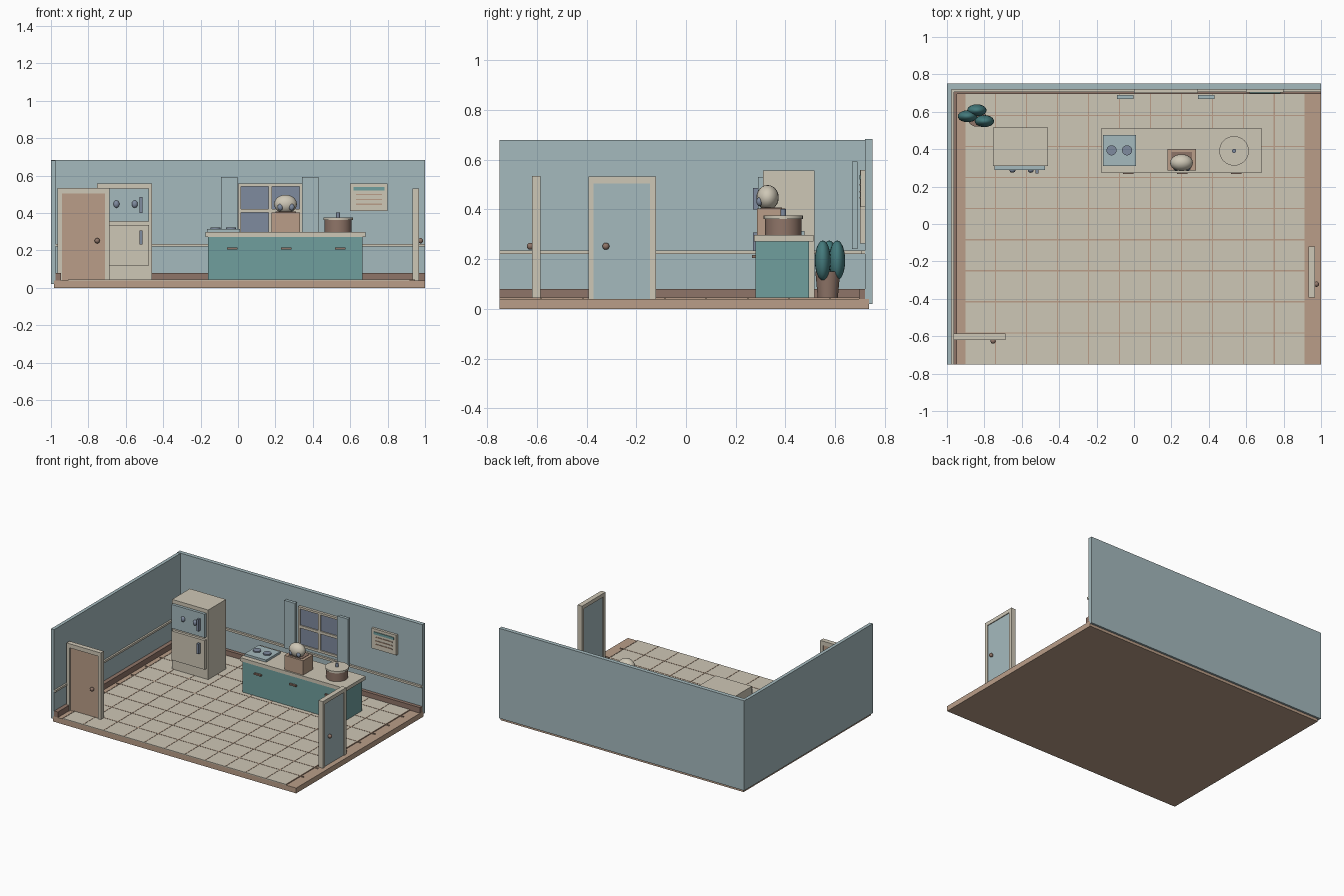
import bpy, math


def mat(name, hexa):
    m = bpy.data.materials.new(name)
    c = [int(hexa[i:i + 2], 16) / 255 for i in (0, 2, 4)]
    m.diffuse_color = [v / 12.92 if v <= 0.04045 else ((v + 0.055) / 1.055) ** 2.4 for v in c] + [1]
    return m


BLUE = mat("pale_blue", "A5BABE")
CREAM = mat("cream", "CEC7B6")
TAN = mat("tan", "BA9E88")
BROWN = mat("brown", "8F7568")
TEAL = mat("teal", "709F9E")
LEAF = mat("dark_teal", "447A7C")
SLATE = mat("slate", "7F8B9F")


def finish(name, m, smooth=False):
    o = bpy.context.object
    o.name = name
    o.data.materials.append(m)
    if smooth:
        bpy.ops.object.shade_smooth_by_angle(angle=math.radians(40))
    return o


def box(name, m, x0, x1, y0, y1, z0, z1):
    bpy.ops.mesh.primitive_cube_add(size=1, location=((x0 + x1) / 2, (y0 + y1) / 2, (z0 + z1) / 2))
    bpy.context.object.scale = (x1 - x0, y1 - y0, z1 - z0)
    bpy.ops.object.transform_apply(location=False, rotation=False, scale=True)
    return finish(name, m)


def cyl(name, m, x, y, z0, z1, r, r_top=None):
    bpy.ops.mesh.primitive_cone_add(vertices=32, radius1=r, radius2=r_top or r, depth=z1 - z0,
                                    location=(x, y, (z0 + z1) / 2))
    return finish(name, m, True)


def ball(name, m, x, y, z, rx, ry, rz, rot=0):
    bpy.ops.mesh.primitive_uv_sphere_add(segments=20, ring_count=12, radius=1, location=(x, y, z),
                                         rotation=(0, 0, rot))
    bpy.context.object.scale = (rx, ry, rz)
    return finish(name, m, True)


# floor slab, tiled surface and grout lines
box("floor_slab", TAN, -0.985, 1, -0.75, 0.735, 0, 0.039)
box("tile_floor", CREAM, -0.905, 0.915, -0.75, 0.72, 0.037, 0.044)
for i in range(12):
    x = -0.905 + i * 0.1655
    box("grout_line_y", TAN, x - 0.003, x + 0.003, -0.748, 0.71, 0.038, 0.0455)
for i in range(1, 9):
    y = -0.748 + i * 0.166
    box("grout_line_x", TAN, -0.93, 0.945, y - 0.003, y + 0.003, 0.038, 0.0455)

# walls, baseboards and chair rails
box("back_wall", BLUE, -1, 1, 0.72, 0.75, 0.02, 0.683)
box("left_wall", BLUE, -1, -0.975, -0.75, 0.735, 0.02, 0.68)
box("back_baseboard", BROWN, -0.975, 1, 0.695, 0.722, 0.038, 0.08)
box("left_baseboard", BROWN, -0.977, -0.945, -0.75, 0.72, 0.038, 0.08)
box("back_rail", CREAM, -0.975, 1, 0.705, 0.722, 0.22, 0.235)
box("left_rail", CREAM, -0.977, -0.962, -0.75, 0.72, 0.22, 0.235)

# left door, facing the front
box("left_door_panel", TAN, -0.942, -0.708, -0.612, -0.59, 0.04, 0.507)
for x0, x1 in ((-0.965, -0.94), (-0.71, -0.686)):
    box("left_door_jamb", CREAM, x0, x1, -0.62, -0.585, 0.04, 0.507)
box("left_door_head", CREAM, -0.965, -0.686, -0.62, -0.585, 0.505, 0.535)
ball("left_door_knob", BROWN, -0.753, -0.626, 0.252, 0.014, 0.014, 0.014)

# right door, facing the side
box("right_door_panel", BLUE, 0.94, 0.962, -0.373, -0.143, 0.04, 0.507)
for y0, y1 in ((-0.393, -0.371), (-0.145, -0.12)):
    box("right_door_jamb", CREAM, 0.932, 0.968, y0, y1, 0.04, 0.507)
box("right_door_head", CREAM, 0.932, 0.968, -0.393, -0.12, 0.505, 0.532)
ball("right_door_knob", BROWN, 0.976, -0.322, 0.252, 0.014, 0.014, 0.014)

# refrigerator with two doors
box("fridge_body", CREAM, -0.755, -0.46, 0.31, 0.517, 0.04, 0.557)
box("fridge_upper_door", BLUE, -0.745, -0.475, 0.29, 0.312, 0.355, 0.53)
box("fridge_lower_door", CREAM, -0.745, -0.475, 0.29, 0.312, 0.12, 0.335)
for z0, z1 in ((0.40, 0.487), (0.232, 0.307)):
    box("fridge_handle", SLATE, -0.527, -0.511, 0.27, 0.292, z0, z1)
for x in (-0.65, -0.552):
    ball("fridge_button", SLATE, x, 0.288, 0.448, 0.016, 0.014, 0.02)

# counter
box("counter_cabinet", TEAL, -0.16, 0.665, 0.28, 0.495, 0.04, 0.274)
box("counter_top", CREAM, -0.175, 0.682, 0.273, 0.512, 0.272, 0.298)
for x in (-0.03, 0.257, 0.547):
    box("drawer_handle", BROWN, x - 0.028, x + 0.028, 0.266, 0.282, 0.205, 0.216)

# cooktop with two burners
box("cooktop", BLUE, -0.165, 0.012, 0.31, 0.476, 0.296, 0.314)
for x in (-0.12, -0.037):
    cyl("burner", SLATE, x, 0.394, 0.312, 0.323, 0.027)

# box with a rounded head on top
box("stand_box", TAN, 0.178, 0.332, 0.285, 0.4, 0.296, 0.404)
box("stand_plate", BROWN, 0.2, 0.31, 0.3, 0.385, 0.402, 0.407)
ball("round_head", CREAM, 0.254, 0.328, 0.448, 0.061, 0.045, 0.05)
for x in (0.226, 0.287):
    ball("head_eye", SLATE, x, 0.295, 0.432, 0.015, 0.012, 0.018)

# cooking pot
cyl("pot_body", BROWN, 0.535, 0.391, 0.296, 0.364, 0.073)
cyl("pot_lid", CREAM, 0.535, 0.391, 0.362, 0.376, 0.079)
cyl("pot_knob", SLATE, 0.535, 0.391, 0.374, 0.402, 0.011)

# window with four panes and shutters
box("window_glass", SLATE, 0.01, 0.335, 0.71, 0.722, 0.275, 0.55)
for x0, x1 in ((0, 0.015), (0.162, 0.182), (0.328, 0.343)):
    box("window_upright", CREAM, x0, x1, 0.7, 0.722, 0.263, 0.558)
for z0, z1 in ((0.263, 0.28), (0.402, 0.422), (0.543, 0.558)):
    box("window_bar", CREAM, 0, 0.343, 0.701, 0.722, z0, z1)
for x0 in (-0.09, 0.343):
    box("shutter", BLUE, x0, x0 + 0.088, 0.667, 0.69, 0.24, 0.592)

# wall notice with stripes
box("notice_board", CREAM, 0.598, 0.8, 0.702, 0.722, 0.41, 0.558)
box("notice_stripe", TEAL, 0.618, 0.782, 0.697, 0.704, 0.52, 0.538)
for z in (0.499, 0.472, 0.447):
    box("notice_line", TAN, 0.63, 0.77, 0.698, 0.704, z - 0.003, z + 0.003)

# potted plant in the corner
cyl("plant_pot", BROWN, -0.84, 0.57, 0.04, 0.15, 0.04, 0.05)
for x, y in ((-0.84, 0.608), (-0.89, 0.576), (-0.8, 0.55)):
    ball("plant_leaf", LEAF, x, y, 0.195, 0.052, 0.032, 0.08)
